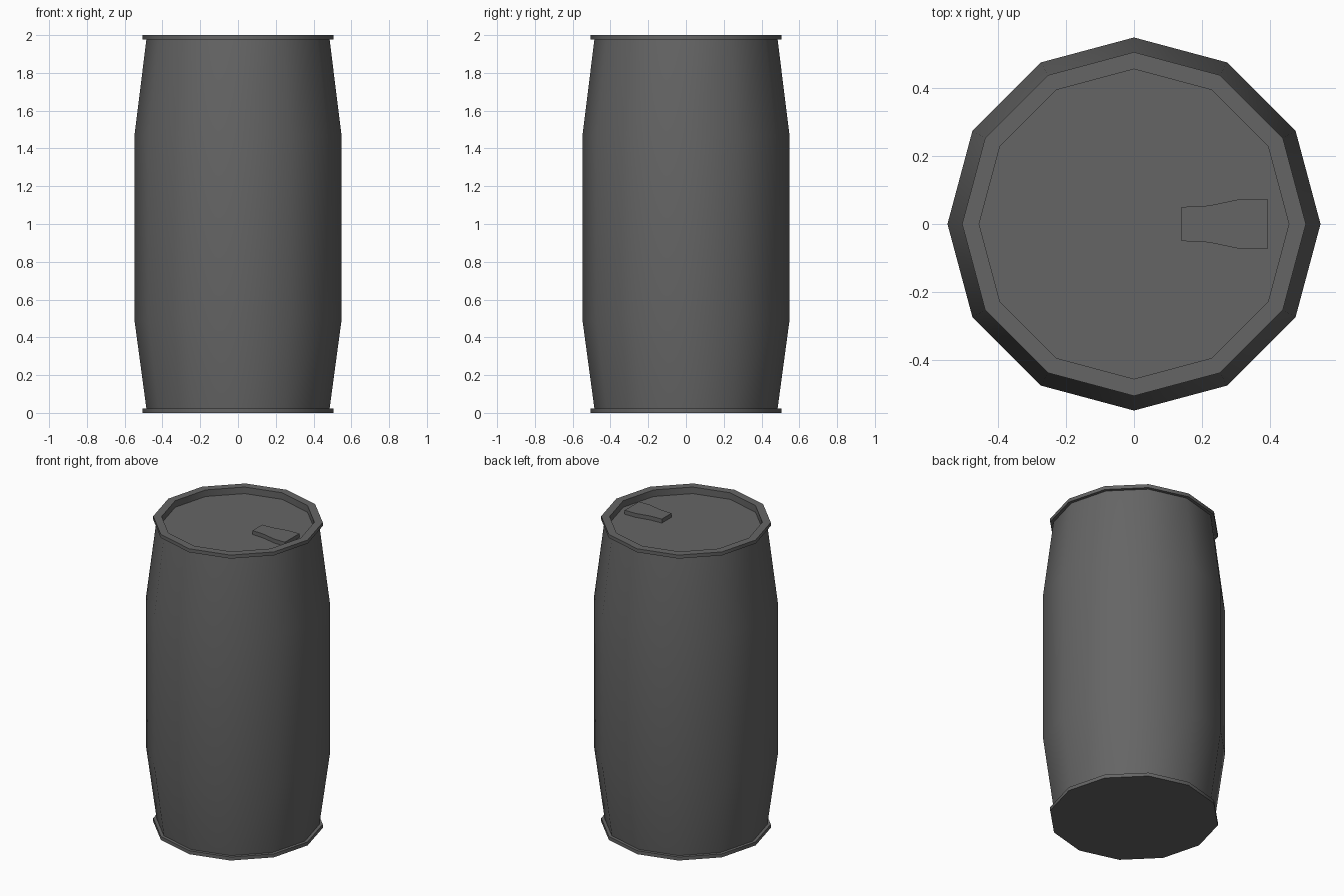
import bpy, bmesh
from math import sin, cos, radians, pi

if "Cube" in bpy.data.objects:
    bpy.data.objects.remove(bpy.data.objects["Cube"])

SIDES = 12

paint = bpy.data.materials.new("dark_steel")
paint.diffuse_color = (0.13, 0.13, 0.13, 1)
paint.use_nodes = True
paint.node_tree.nodes["Principled BSDF"].inputs["Base Color"].default_value = paint.diffuse_color


def finish(name, bm):
    """Turn a bmesh into a named object, smooth except at sharp edges."""
    bmesh.ops.recalc_face_normals(bm, faces=bm.faces)
    mesh = bpy.data.meshes.new(name)
    bm.to_mesh(mesh)
    bm.free()
    mesh.materials.append(paint)
    obj = bpy.data.objects.new(name, mesh)
    bpy.context.collection.objects.link(obj)
    bpy.ops.object.select_all(action='DESELECT')
    obj.select_set(True)
    bpy.context.view_layer.objects.active = obj
    bpy.ops.object.shade_smooth_by_angle(angle=radians(40))
    return obj


def lathe(name, profile):
    """Revolve (radius, z) points about z and cap both ends."""
    bm = bmesh.new()
    rings = [[bm.verts.new((r * cos(2 * pi * i / SIDES), r * sin(2 * pi * i / SIDES), z))
              for i in range(SIDES)] for r, z in profile]
    for a, b in zip(rings, rings[1:]):
        for i in range(SIDES):
            j = (i + 1) % SIDES
            bm.faces.new((a[i], a[j], b[j], b[i]))
    bm.faces.new(rings[0][::-1])
    bm.faces.new(rings[-1])
    return finish(name, bm)


# Barrel shell: flat base, bottom rim, bulged wall, top rim and recessed lid
lathe("barrel_shell", [
    (0.505, 0.0), (0.505, 0.023), (0.485, 0.023),
    (0.548, 0.49), (0.548, 1.47),
    (0.485, 1.977), (0.505, 1.977), (0.505, 2.0),
    (0.455, 2.0), (0.455, 1.957),
])

# Lid tab: flared outline, mirrored across y = 0 and extruded upward
half = [(0.14, 0.05), (0.22, 0.054), (0.315, 0.074), (0.392, 0.074)]
outline = half + [(x, -y) for x, y in reversed(half)]
bm = bmesh.new()
base = bm.faces.new([bm.verts.new((x, y, 1.955)) for x, y in outline])
top = bmesh.ops.extrude_face_region(bm, geom=[base], use_keep_orig=True)
bmesh.ops.translate(bm, vec=(0, 0, 0.028),
                    verts=[v for v in top["geom"] if isinstance(v, bmesh.types.BMVert)])
finish("lid_tab", bm)
